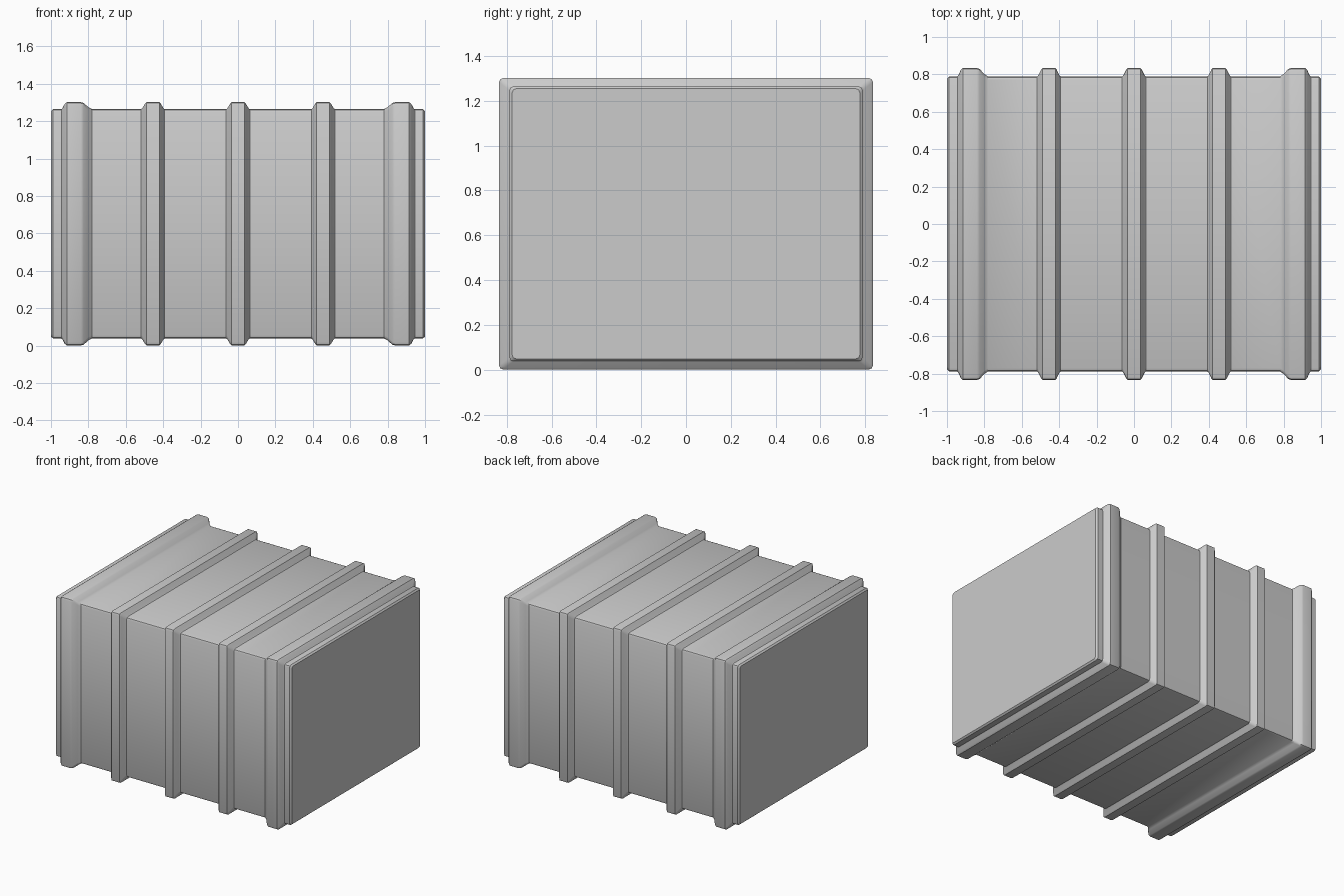
import bpy, bmesh, math

if "Cube" in bpy.data.objects:
    bpy.data.objects.remove(bpy.data.objects["Cube"])

BODY = (0.788, 0.613)   # half depth, half height of the plain walls
RIB = (0.834, 0.65)     # half depth, half height at the rib crests
MID_Z = 0.651
CORNER = 0.018


def section(t):
    """Rounded rectangle in y-z; t = 0 is the wall, t = 1 the rib crest."""
    hy = BODY[0] + (RIB[0] - BODY[0]) * t
    hz = BODY[1] + (RIB[1] - BODY[1]) * t
    pts = []
    for k, (sy, sz) in enumerate([(1, 1), (-1, 1), (-1, -1), (1, -1)]):
        for a in (0, 45, 90):
            ang = math.radians(90 * k + a)
            pts.append((sy * (hy - CORNER) + CORNER * math.cos(ang),
                        MID_Z + sz * (hz - CORNER) + CORNER * math.sin(ang)))
    return pts


def rib(c):
    """Narrow rib: sloped flanks and softened crest edges."""
    half = [(-0.063, 0), (-0.057, 0.12), (-0.042, 0.8), (-0.034, 1)]
    return [(c + x, t) for x, t in half] + [(c - x, t) for x, t in reversed(half)]


# End lip and wide end rib, mirrored to the other end
end = [(-1.0, -0.27), (-0.988, 0), (-0.945, 0), (-0.939, 0.12), (-0.926, 0.78),
       (-0.915, 1), (-0.84, 1), (-0.826, 0.9), (-0.799, 0.27), (-0.78, 0)]
profile = end + rib(-0.455) + rib(0) + rib(0.455) + [(-x, t) for x, t in reversed(end)]

# Ribbed shell lofted along x
bm = bmesh.new()
rings = [[bm.verts.new((x, y, z)) for y, z in section(t)] for x, t in profile]
for a, b in zip(rings, rings[1:]):
    for i in range(len(a)):
        j = (i + 1) % len(a)
        bm.faces.new((a[i], a[j], b[j], b[i]))

# Flat end panels
bm.faces.new(rings[0])
bm.faces.new(rings[-1])
bmesh.ops.recalc_face_normals(bm, faces=bm.faces)

mesh = bpy.data.meshes.new("ribbed_container")
bm.to_mesh(mesh)
bm.free()
obj = bpy.data.objects.new("ribbed_container", mesh)
bpy.context.collection.objects.link(obj)
bpy.context.view_layer.objects.active = obj
obj.select_set(True)
bpy.ops.object.shade_smooth_by_angle(angle=math.radians(30))
